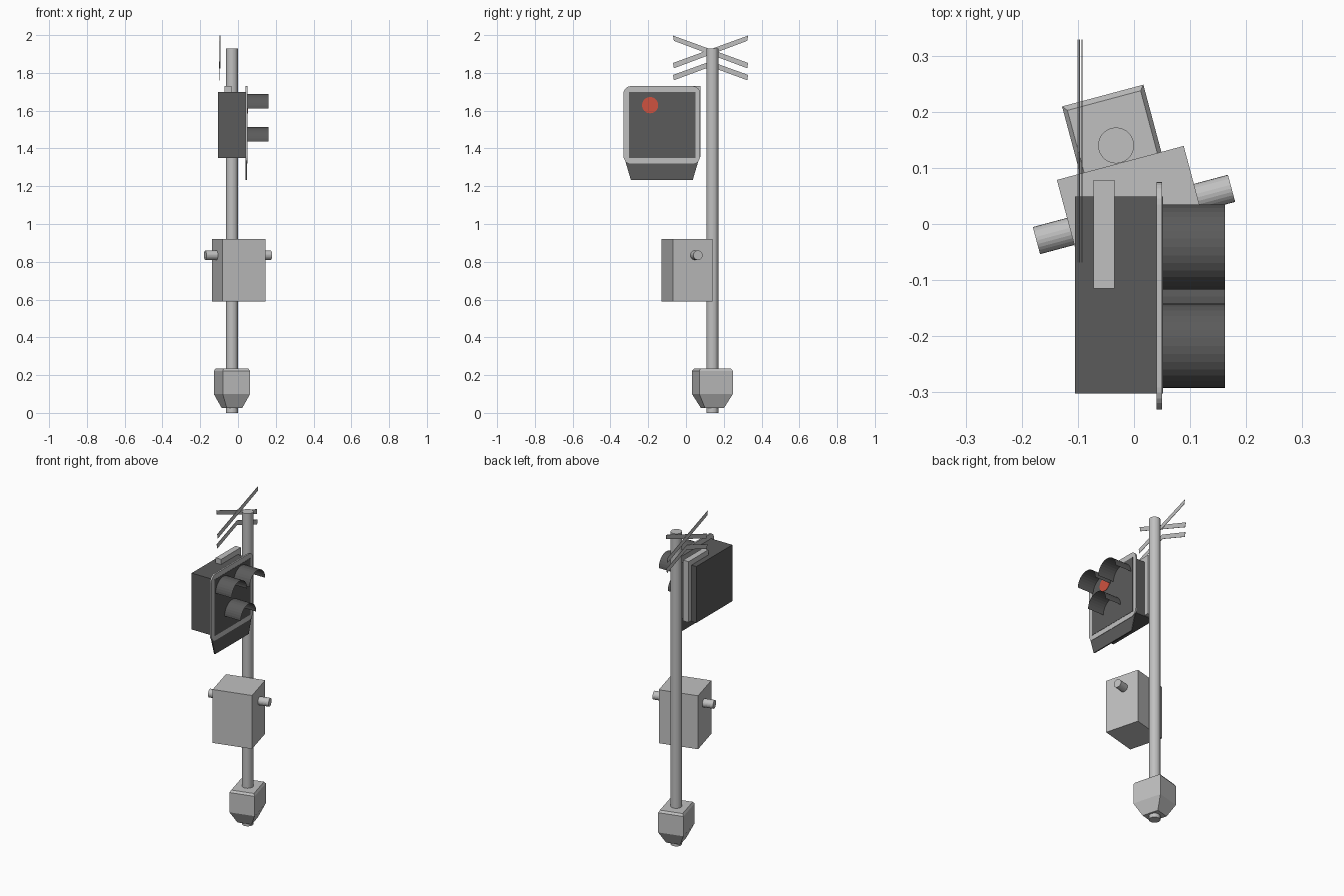
import bpy, bmesh, math
from mathutils import Matrix, Vector

if "Cube" in bpy.data.objects:
    bpy.data.objects.remove(bpy.data.objects["Cube"])


def material(name, rgb):
    m = bpy.data.materials.new(name)
    m.diffuse_color = (*rgb, 1)
    m.use_nodes = True
    m.node_tree.nodes["Principled BSDF"].inputs["Base Color"].default_value = m.diffuse_color
    return m


GREY = material("light_grey", (0.53, 0.53, 0.53))
DARK = material("dark_grey", (0.105, 0.105, 0.105))
RED = material("signal_red", (0.62, 0.085, 0.05))
TURN = Matrix.Rotation(math.radians(15), 4, 'Z')


def finish(name, bm, mat, matrix=Matrix()):
    bm.transform(matrix)
    bmesh.ops.recalc_face_normals(bm, faces=bm.faces)
    me = bpy.data.meshes.new(name)
    bm.to_mesh(me)
    bm.free()
    me.materials.append(mat)
    ob = bpy.data.objects.new(name, me)
    bpy.context.collection.objects.link(ob)
    return ob


def box(name, lo, hi, mat, matrix=Matrix()):
    lo, hi = Vector(lo), Vector(hi)
    bm = bmesh.new()
    bmesh.ops.create_cube(bm, size=1)
    for v in bm.verts:
        v.co = (lo + hi) / 2 + v.co * (hi - lo)
    return finish(name, bm, mat, matrix)


def cylinder(name, radius, length, mat, matrix, sides=32):
    bm = bmesh.new()
    bmesh.ops.create_cone(bm, cap_ends=True, segments=sides, radius1=radius,
                          radius2=radius, depth=length)
    return finish(name, bm, mat, matrix)


def plate(name, outline, x0, x1, mat):
    """Extrude a (y, z) outline from x0 to x1."""
    bm = bmesh.new()
    face = bm.faces.new([bm.verts.new((x0, y, z)) for y, z in outline])
    ext = bmesh.ops.extrude_face_region(bm, geom=[face])["geom"]
    bmesh.ops.translate(bm, vec=(x1 - x0, 0, 0),
                        verts=[g for g in ext if isinstance(g, bmesh.types.BMVert)])
    return finish(name, bm, mat)


ALONG_X = Matrix.Rotation(math.pi / 2, 4, 'Y')

# Pole
cylinder("pole", 0.032, 1.93, GREY, Matrix.Translation((-0.032, 0.14, 0.965)))

# Foot block: straight sides, tapered underside, softened top
bm = bmesh.new()
rings = []
for z, s in ((0.025, 0.56), (0.1, 1), (0.222, 1), (0.235, 0.9)):
    rings.append([bm.verts.new((sx * 0.075 * s, sy * 0.092 * s, z))
                  for sx, sy in ((-1, -1), (1, -1), (1, 1), (-1, 1))])
for a, b in zip(rings, rings[1:]):
    for i in range(4):
        j = (i + 1) % 4
        bm.faces.new((a[i], a[j], b[j], b[i]))
bm.faces.new(rings[0])
bm.faces.new(rings[-1])
finish("foot_block", bm, GREY, Matrix.Translation((-0.032, 0.14, 0)) @ TURN)

# Control cabinet with a stub on each side
box("cabinet", (-0.117, -0.108, 0.59), (0.117, 0.108, 0.92), GREY,
    Matrix.Translation((0.0035, 0.0045, 0)) @ TURN)
for side, name in ((-1, "left_stub"), (1, "right_stub")):
    cylinder(name, 0.025, 0.09, GREY,
             Matrix.Translation((0, 0.017, 0.835)) @ TURN
             @ Matrix.Translation((side * 0.135, 0, 0)) @ ALONG_X, 24)

# Signal housing, its front showing through the frame plate
box("signal_housing", (-0.105, -0.302, 1.35), (0.0515, 0.049, 1.698), DARK)

# Rounded frame plate
R, outline = 0.04, []
for cy, cz, start in ((0.035, 1.69, 0), (-0.291, 1.69, 90),
                      (-0.291, 1.36, 180), (0.035, 1.36, 270)):
    for k in range(7):
        a = math.radians(start + k * 15)
        outline.append((cy + R * math.cos(a), cz + R * math.sin(a)))
plate("frame_plate", outline, 0.04, 0.05, GREY)

# Lower skirt
plate("lower_skirt", [(-0.325, 1.345), (0.069, 1.345), (0.036, 1.234), (-0.292, 1.234)],
      0.041, 0.048, DARK)

# Bracket over the top and down the back of the housing
box("bracket_top", (-0.072, -0.115, 1.698), (-0.035, 0.078, 1.73), GREY)
box("bracket_back", (-0.072, 0.049, 1.355), (-0.035, 0.078, 1.698), GREY)

# Half-round visors
for n, (cy, cz) in enumerate(((-0.217, 1.612), (-0.041, 1.612), (-0.129, 1.437))):
    bm = bmesh.new()
    arc = []
    for k in range(17):
        a = math.pi * k / 16
        y, z = cy + 0.0755 * math.cos(a), cz + 0.0755 * math.sin(a)
        arc.append([bm.verts.new((x, y, z)) for x in (0.05, 0.162)])
    for a, b in zip(arc, arc[1:]):
        bm.faces.new((a[0], a[1], b[1], b[0]))
    finish("visor_%d" % (n + 1), bm, DARK)

# Lit lens
cylinder("red_lens", 0.043, 0.006, RED,
         Matrix.Translation((0.051, -0.19, 1.629)) @ ALONG_X)

# Crossed boards and the chevron board beneath
W, MID = 0.014, 0.13
for s, name, x in ((-1, "cross_board_a", -0.101), (1, "cross_board_b", -0.094)):
    plate(name, [(MID - 0.194, 1.911 - s * 0.0725 - W), (MID + 0.194, 1.911 + s * 0.0725 - W),
                 (MID + 0.199, 1.911 + s * 0.0725 + W), (MID - 0.199, 1.911 - s * 0.0725 + W)]
          if s > 0 else
          [(MID - 0.194, 1.9835 - W), (MID + 0.194, 1.8385 - W),
           (MID + 0.199, 1.8385 + W), (MID - 0.199, 1.9835 + W)],
          x, x + 0.002, GREY)
plate("chevron_board", [(MID - 0.194, 1.775 - W), (MID, 1.847 - W), (MID + 0.194, 1.775 - W),
                        (MID + 0.199, 1.775 + W), (MID, 1.847 + W), (MID - 0.199, 1.775 + W)],
      -0.098, -0.096, GREY)
